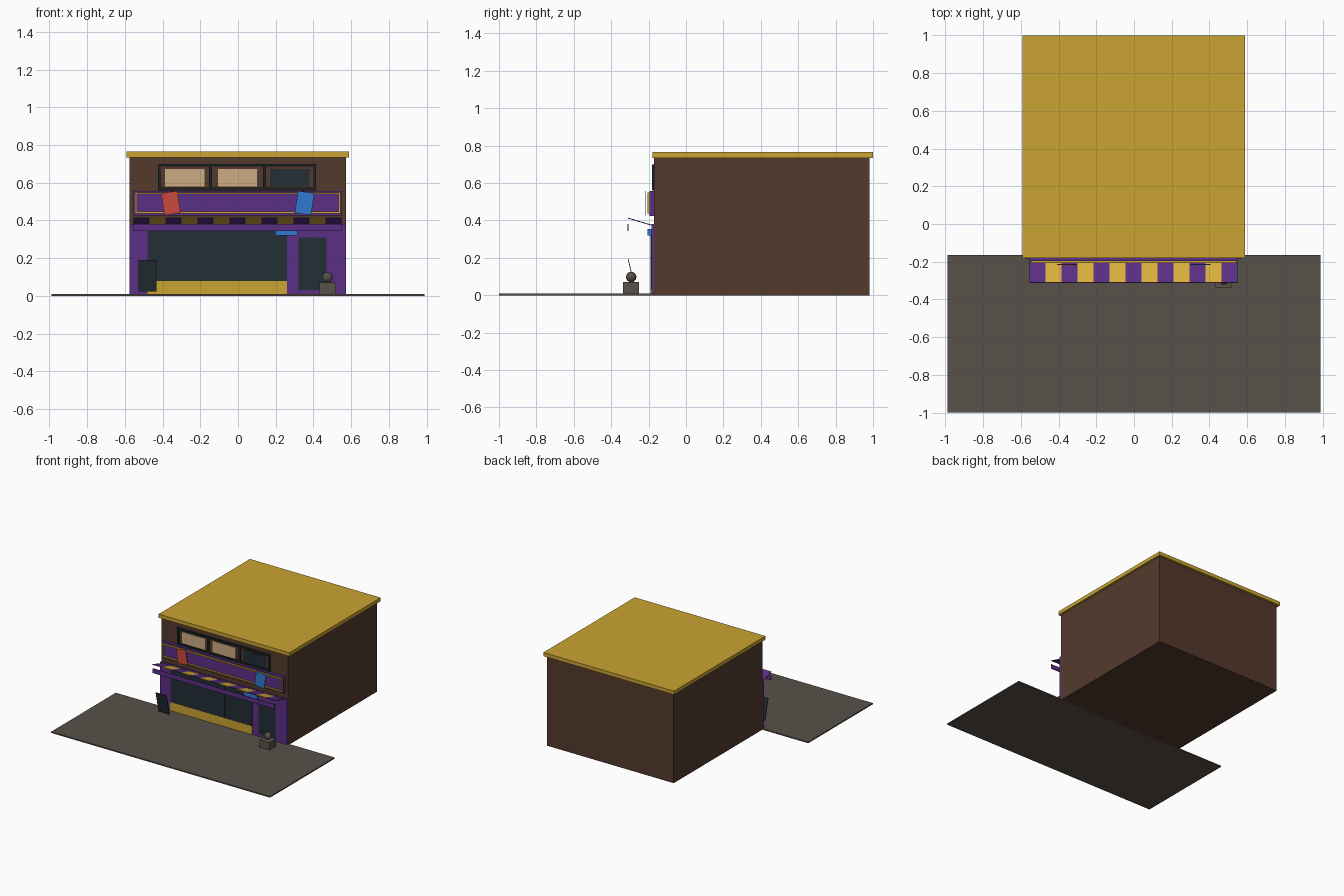
import bpy, bmesh, math
from mathutils import Matrix

if "Cube" in bpy.data.objects:
    bpy.data.objects.remove(bpy.data.objects["Cube"], do_unlink=True)


def material(name, rgb):
    """Flat colour from 0-255 display values, stored as linear."""
    lin = [((c / 255 + 0.055) / 1.055) ** 2.4 for c in rgb] + [1.0]
    m = bpy.data.materials.new(name)
    m.use_nodes = True
    m.diffuse_color = lin
    bsdf = m.node_tree.nodes["Principled BSDF"]
    bsdf.inputs["Base Color"].default_value = lin
    bsdf.inputs["Roughness"].default_value = 0.8
    return m


brown = material("brick_brown", (84, 58, 45))
gold = material("gold", (202, 164, 51))
bright = material("awning_yellow", (218, 176, 60))
purple = material("purple", (91, 47, 134))
glass = material("dark_glass", (35, 46, 53))
dark = material("frame_dark", (28, 35, 38))
beige = material("lit_pane", (205, 172, 133))
stone = material("paving_stone", (89, 81, 74))
red = material("red", (202, 74, 62))
blue = material("blue", (48, 122, 208))


def finish(name, bm, mats):
    me = bpy.data.meshes.new(name)
    bm.to_mesh(me)
    bm.free()
    for m in mats:
        me.materials.append(m)
    ob = bpy.data.objects.new(name, me)
    bpy.context.collection.objects.link(ob)
    return ob


def add_box(bm, x, y, z):
    size = [b - a for a, b in (x, y, z)]
    mid = [(a + b) / 2 for a, b in (x, y, z)]
    bmesh.ops.create_cube(bm, size=1, matrix=Matrix.Translation(mid) @ Matrix.Diagonal((*size, 1)))


def box(name, x, y, z, mat):
    bm = bmesh.new()
    add_box(bm, x, y, z)
    return finish(name, bm, [mat])


def frame(name, x, y, z, t, mat, dividers=()):
    """Rectangular frame of bars, with optional upright dividers."""
    bm = bmesh.new()
    for a in (z[0], z[1] - t):
        add_box(bm, x, y, (a, a + t))
    for a in (x[0], x[1] - t, *[d - t / 2 for d in dividers]):
        add_box(bm, (a, a + t), y, (z[0] + t, z[1] - t))
    return finish(name, bm, [mat])


def panel(name, centre, w, h, mat, roll=0, lean=0):
    """Thin upright board, rolled in its plane or leaned."""
    ob = box(name, (-w / 2, w / 2), (-0.002, 0.002), (-h / 2, h / 2), mat)
    ob.location = centre
    ob.rotation_euler = (math.radians(lean), math.radians(roll), 0)
    return ob


# Ground and building shell
box("pavement", (-0.99, 0.99), (-1.0, -0.165), (0, 0.01), stone)
box("building", (-0.575, 0.573), (-0.17, 0.98), (0, 0.737), brown)
box("roof_slab", (-0.592, 0.59), (-0.18, 1.0), (0.735, 0.765), gold)

# Shop front
box("shop_facade", (-0.575, 0.573), (-0.185, -0.168), (0, 0.38), purple)
box("window_base", (-0.48, 0.26), (-0.19, -0.18), (0.01, 0.08), gold)
pane_w = 0.74 / 3
for i in range(3):
    a = -0.48 + i * pane_w
    box(f"shop_window_{i + 1}", (a + 0.001, a + pane_w - 0.001), (-0.189, -0.18), (0.08, 0.345), glass)
box("door", (0.32, 0.47), (-0.189, -0.18), (0.03, 0.31), glass)
box("door_plaque", (0.195, 0.315), (-0.205, -0.185), (0.32, 0.355), blue)

# Upper windows
frame("upper_window_frame", (-0.425, 0.415), (-0.181, -0.168), (0.56, 0.7), 0.015, dark, (-0.145, 0.14))
for i, (x, mat) in enumerate(((-0.282, beige), (-0.003, beige), (0.275, glass))):
    box(f"upper_pane_{i + 1}", (x - 0.104, x + 0.104), (-0.175, -0.168), (0.58, 0.673), mat)

# Sign band with raised border and two hanging cards
box("sign_board", (-0.555, 0.55), (-0.195, -0.168), (0.425, 0.557), purple)
frame("sign_border", (-0.545, 0.543), (-0.206, -0.182), (0.436, 0.549), 0.01, gold)
panel("red_card", (-0.356, -0.215, 0.492), 0.087, 0.118, red, roll=-9)
panel("blue_card", (0.353, -0.215, 0.492), 0.087, 0.118, blue, roll=9)

# Striped awning tilted up towards the street
bm = bmesh.new()
STRIPES = 13
left, width = -0.555, 1.105 / 13
for i in range(STRIPES):
    a, b = left + i * width, left + (i + 1) * width
    start = len(bm.faces)
    add_box(bm, (a, b), (-0.31, -0.17), (0, 0.005))
    bm.faces.ensure_lookup_table()
    for f in bm.faces[start:]:
        f.material_index = i % 2
for v in bm.verts:
    v.co.z += 0.368 + (-0.17 - v.co.y) * 0.3
finish("awning", bm, [purple, bright])
box("awning_valance", (-0.555, 0.55), (-0.312, -0.307), (0.344, 0.381), purple)

# Leaning menu board
panel("menu_board", (-0.48, -0.289, 0.107), 0.098, 0.172, glass, lean=13)

# Stone plinth with a ball
box("plinth", (0.432, 0.52), (-0.337, -0.25), (0.01, 0.07), stone)
bm = bmesh.new()
bmesh.ops.create_uvsphere(bm, u_segments=12, v_segments=8, radius=0.028,
                          matrix=Matrix.Translation((0.475, -0.293, 0.098)))
finish("plinth_ball", bm, [stone])
